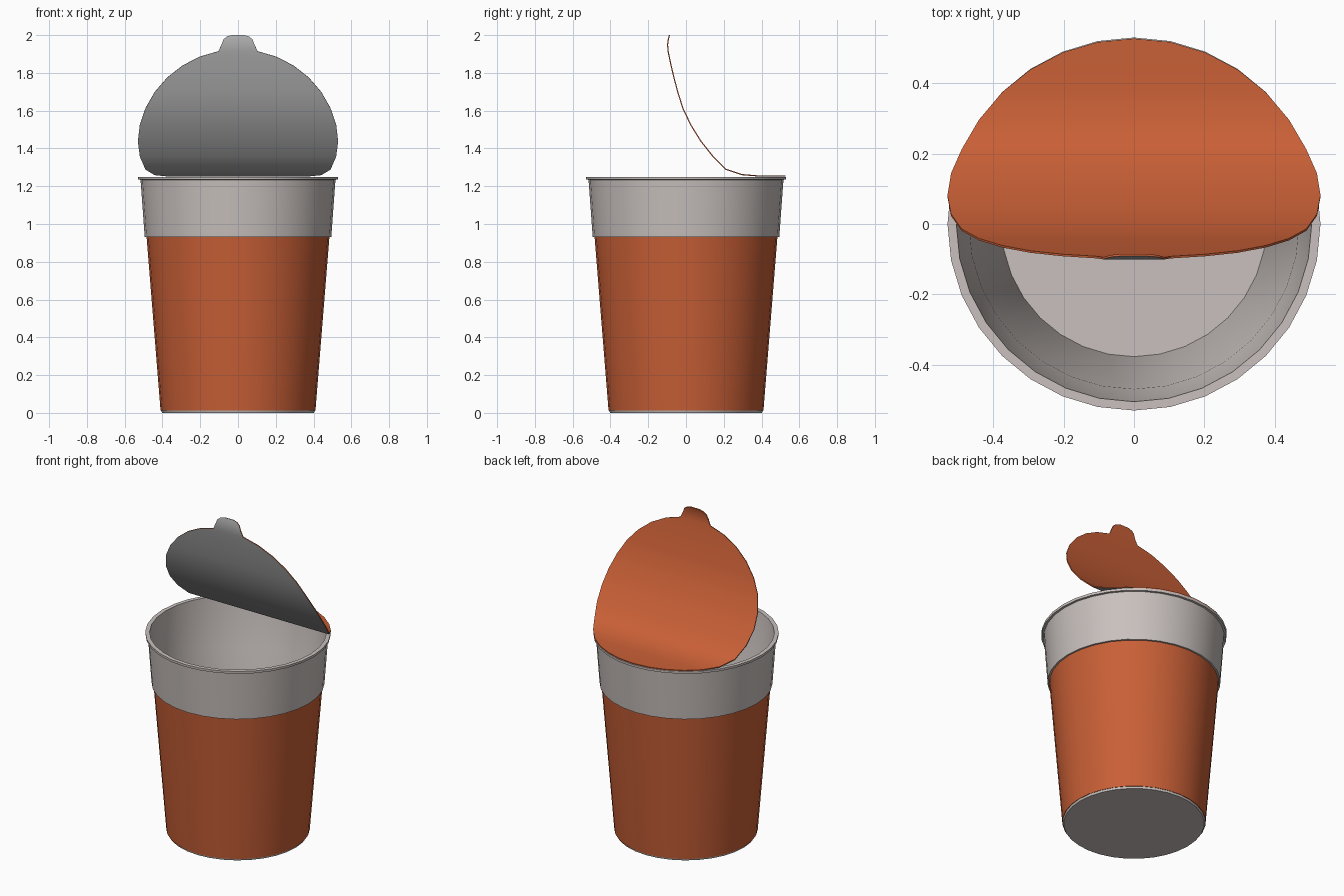
import bpy, bmesh, math
from mathutils import Vector

if "Cube" in bpy.data.objects:
    bpy.data.objects.remove(bpy.data.objects["Cube"])

SIDES = 32


def material(name, color):
    m = bpy.data.materials.new(name)
    m.diffuse_color = (*color, 1)
    m.use_nodes = True
    m.node_tree.nodes["Principled BSDF"].inputs["Base Color"].default_value = m.diffuse_color
    return m


orange = material("orange_print", (0.58, 0.115, 0.037))
plastic = material("pale_plastic", (0.58, 0.53, 0.51))
foil = material("grey_foil", (0.42, 0.42, 0.42))


def finish(name, bm, mats):
    bmesh.ops.remove_doubles(bm, verts=bm.verts, dist=0.0005)
    bmesh.ops.recalc_face_normals(bm, faces=bm.faces)
    me = bpy.data.meshes.new(name)
    bm.to_mesh(me)
    bm.free()
    for m in mats:
        me.materials.append(m)
    me.shade_smooth()
    me.set_sharp_from_angle(angle=math.radians(30))
    ob = bpy.data.objects.new(name, me)
    bpy.context.collection.objects.link(ob)
    return ob


def lathe(name, profile, mat, closed):
    """Spin an (r, z) profile; open profiles get flat caps at both ends."""
    bm = bmesh.new()
    rings = []
    for r, z in profile:
        rings.append([bm.verts.new((r * math.cos(a), r * math.sin(a), z))
                      for a in (2 * math.pi * k / SIDES for k in range(SIDES))])
    pairs = list(zip(rings, rings[1:]))
    if closed:
        pairs.append((rings[-1], rings[0]))
    else:
        bm.faces.new(rings[0])
        bm.faces.new(rings[-1])
    for a, b in pairs:
        for k in range(SIDES):
            n = (k + 1) % SIDES
            bm.faces.new((a[k], a[n], b[n], b[k]))
    return finish(name, bm, [mat])


# Cup body: foot, wall, stepped band, rim lip, inner wall and floor
lathe("cup", [(0.402, 0), (0.407, 0.012), (0.479, 0.932), (0.494, 0.932),
              (0.516, 1.234), (0.529, 1.235), (0.53, 1.25), (0.505, 1.25),
              (0.472, 0.94), (0.469, 0.93), (0.377, 0.03)], plastic, False)

# Printed sleeve around the lower wall
lathe("sleeve", [(0.410, 0.012), (0.484, 0.931), (0.474, 0.931), (0.400, 0.012)],
      orange, True)

# Peeled lid: a disc with a pull tab, bent along a side-view path of (y, z)
PATH = [Vector(p) for p in [
    (0.527, 1.254), (0.40, 1.254), (0.32, 1.257), (0.26, 1.268), (0.20, 1.295),
    (0.10, 1.405), (0.03, 1.515), (-0.02, 1.62), (-0.05, 1.72), (-0.075, 1.82),
    (-0.096, 1.92), (-0.098, 1.96), (-0.088, 2.0)]]
LENGTH = sum((b - a).length for a, b in zip(PATH, PATH[1:]))


def along(t):
    d = min(max(t, 0), 1) * LENGTH
    for a, b in zip(PATH, PATH[1:]):
        seg = (b - a).length
        if d <= seg:
            return a.lerp(b, d / seg)
        d -= seg
    return PATH[-1].copy()


# Half-width and distance of each row: disc first, then the tab
rows = [(0.53 * math.sin(math.pi * k / 16), 0.53 * (1 - math.cos(math.pi * k / 16)))
        for k in range(16)]
rows += [(0.088, 1.085), (0.076, 1.115), (0.058, 1.130), (0.03, 1.138)]
END = rows[-1][1]
HALF = 0.003

bm = bmesh.new()
layers = []
for w, s in rows:
    t = s / END
    p = along(t)
    d = (along(t + 0.03) - along(t - 0.03)).normalized()
    n = Vector((-d.y, d.x)) * -HALF          # towards the printed side
    layers.append([bm.verts.new((x, q.x, q.y))
                   for q in (p + n, p - n) for x in (-w, w)])
for a, b in zip(layers, layers[1:]):
    bm.faces.new((a[0], b[0], b[1], a[1]))                      # printed face
    bm.faces.new((a[2], a[3], b[3], b[2])).material_index = 1   # foil face
    bm.faces.new((a[0], a[2], b[2], b[0]))
    bm.faces.new((a[1], b[1], b[3], a[3]))
e = layers[-1]
bm.faces.new((e[0], e[2], e[3], e[1]))
finish("peeled_lid", bm, [orange, foil])
